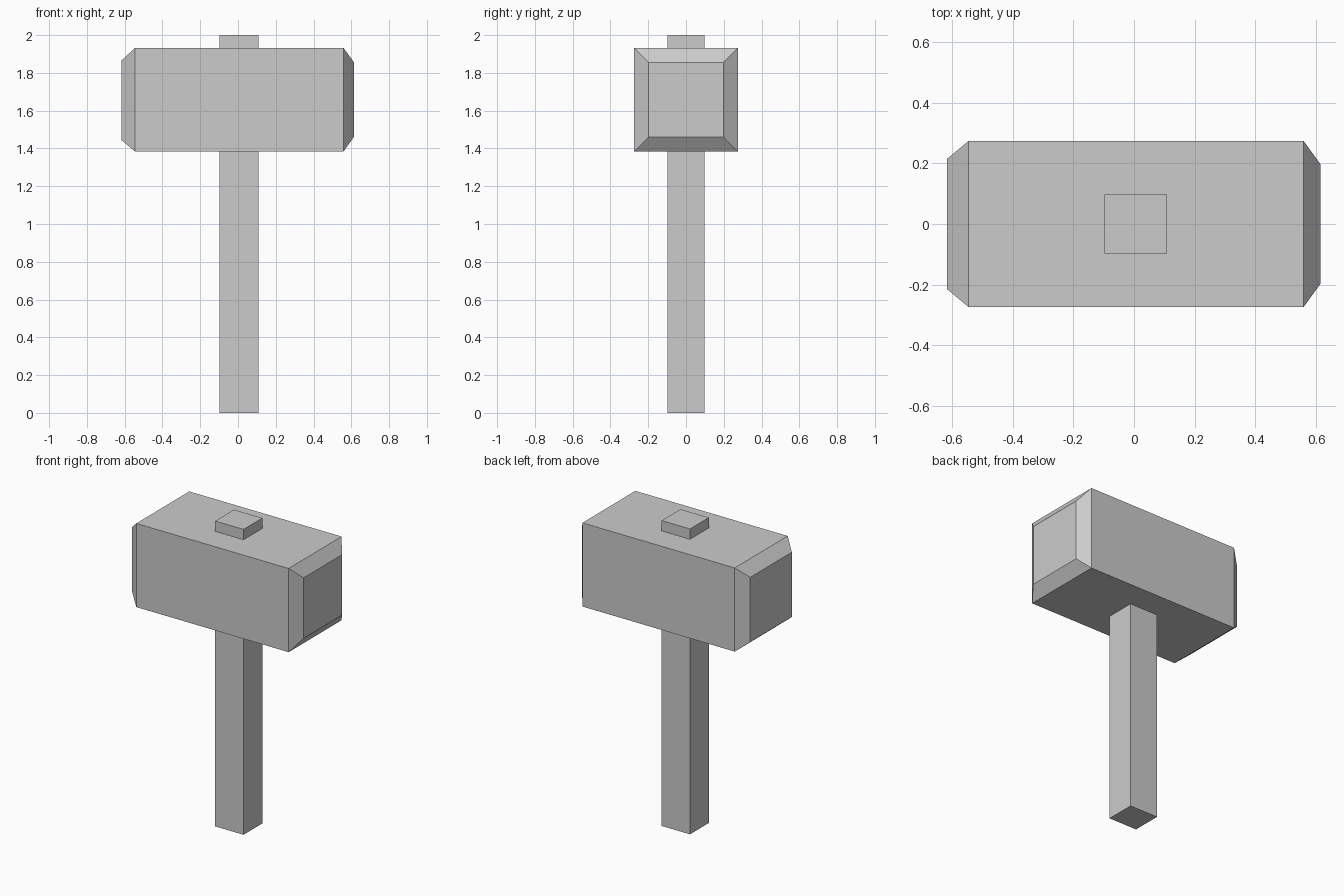
import bpy, bmesh

if "Cube" in bpy.data.objects:
    bpy.data.objects.remove(bpy.data.objects["Cube"])


def loft(name, sections):
    """Closed solid through rectangular sections: (x, half_y, z_low, z_high)."""
    bm = bmesh.new()
    rings = [[bm.verts.new((x, y, z)) for y, z in
              ((-hy, z0), (hy, z0), (hy, z1), (-hy, z1))]
             for x, hy, z0, z1 in sections]
    for a, b in zip(rings, rings[1:]):
        for i in range(4):
            j = (i + 1) % 4
            bm.faces.new((a[i], a[j], b[j], b[i]))
    bm.faces.new(rings[0])
    bm.faces.new(rings[-1])
    bmesh.ops.recalc_face_normals(bm, faces=bm.faces[:])
    mesh = bpy.data.meshes.new(name)
    bm.to_mesh(mesh)
    bm.free()
    obj = bpy.data.objects.new(name, mesh)
    bpy.context.collection.objects.link(obj)
    return obj


# Square handle running right through the head
loft("handle", [(-0.097, 0.097, 0.0, 2.0),
                (0.108, 0.097, 0.0, 2.0)])

# Block head with a tapered striking face at each end
loft("hammer_head", [(-0.616, 0.215, 1.443, 1.867),
                     (-0.545, 0.274, 1.384, 1.932),
                     (0.559, 0.274, 1.384, 1.932),
                     (0.614, 0.198, 1.461, 1.856)])
